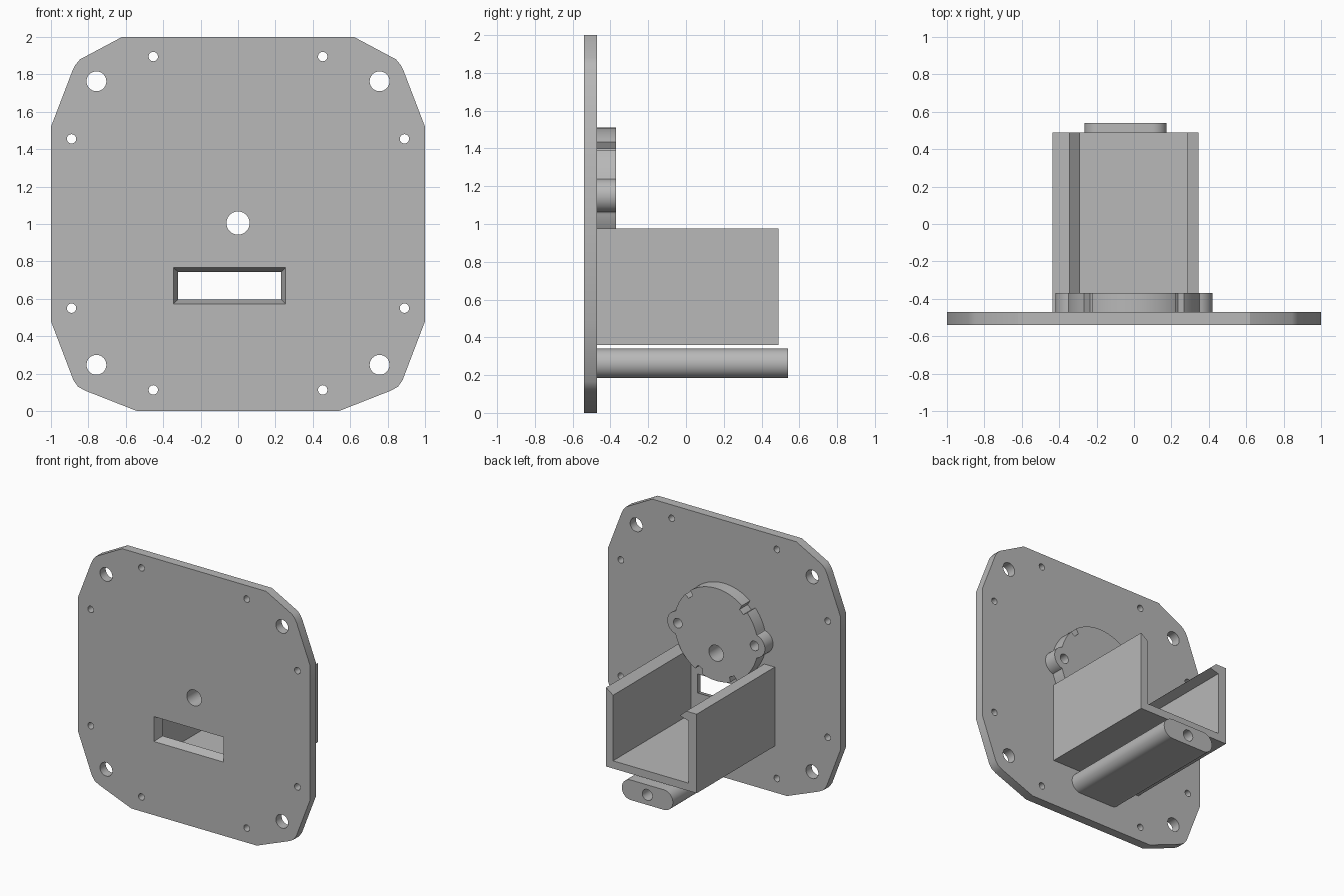
import bpy, bmesh, math

cube = bpy.data.objects.get("Cube")
if cube:
    bpy.data.objects.remove(cube, do_unlink=True)

grey = bpy.data.materials.new("plain_grey")
grey.use_nodes = True
grey.diffuse_color = (0.48, 0.48, 0.48, 1)
grey.node_tree.nodes["Principled BSDF"].inputs["Base Color"].default_value = grey.diffuse_color

FRONT, BACK = -0.54, -0.47      # plate faces along y


def add_prism(bm, front, y0, y1, back=None):
    """Loft an x-z outline from y0 to y1, optionally to a different back outline."""
    a = [bm.verts.new((x, y0, z)) for x, z in front]
    b = [bm.verts.new((x, y1, z)) for x, z in (back or front)]
    n = len(a)
    bm.faces.new(a)
    bm.faces.new(b[::-1])
    for i in range(n):
        j = (i + 1) % n
        bm.faces.new((a[j], a[i], b[i], b[j]))


def circle(x, z, r, n=40):
    return [(x + r * math.cos(math.tau * i / n), z + r * math.sin(math.tau * i / n))
            for i in range(n)]


def rect(x0, x1, z0, z1):
    return [(x0, z0), (x1, z0), (x1, z1), (x0, z1)]


def make(name, prisms):
    bm = bmesh.new()
    for p in prisms:
        add_prism(bm, *p)
    bmesh.ops.recalc_face_normals(bm, faces=bm.faces)
    me = bpy.data.meshes.new(name)
    bm.to_mesh(me)
    bm.free()
    me.materials.append(grey)
    ob = bpy.data.objects.new(name, me)
    bpy.context.collection.objects.link(ob)
    return ob


def part(name, outline, y0, y1, cuts=()):
    """Extruded part with optional holes cut through it."""
    ob = make(name, [(outline, y0, y1)])
    bpy.ops.object.select_all(action='DESELECT')
    bpy.context.view_layer.objects.active = ob
    ob.select_set(True)
    if cuts:
        cutter = make(name + "_cutter", cuts)
        cutter.hide_render = True
        mod = ob.modifiers.new("holes", 'BOOLEAN')
        mod.operation = 'DIFFERENCE'
        mod.solver = 'EXACT'
        mod.object = cutter
        bpy.ops.object.modifier_apply(modifier=mod.name)
        bpy.data.objects.remove(cutter, do_unlink=True)
    bpy.ops.object.shade_smooth_by_angle(angle=math.radians(25))
    return ob


# Mounting plate: eight-sided outline with softened corners
half = [(0.54, 0), (0.82, 0.11), (0.855, 0.13), (0.88, 0.165), (1, 0.48),
        (1, 1.52), (0.885, 1.82), (0.87, 1.85), (0.845, 1.88), (0.62, 2)]
outline = half + [(-x, z) for x, z in reversed(half)]
holes = [(0, 1.005, 0.062)]
for s in (-1, 1):
    holes += [(s * 0.757, z, 0.053) for z in (0.247, 1.763)]
    holes += [(s * 0.453, z, 0.025) for z in (0.113, 1.895)]
    holes += [(s * 0.89, z, 0.025) for z in (0.55, 1.455)]
cuts = [(circle(*h), FRONT - 0.1, BACK + 0.1) for h in holes]
# tapered window
cuts.append((rect(-0.345, 0.255, 0.573, 0.767), FRONT - 0.0005, BACK + 0.0005,
             rect(-0.32, 0.23, 0.597, 0.743)))
part("mounting_plate", outline, FRONT, BACK, cuts)

# Motor pad: disc with two screw ears and small rim notches
PAD_Z, PAD_R, EAR_D, EAR_R = 1.15, 0.36, 0.33, 0.09


def pad_radius(deg):
    a = math.radians(deg)
    r = PAD_R
    root = EAR_R ** 2 - (EAR_D * math.sin(a)) ** 2
    if root > 0:
        r = max(r, EAR_D * abs(math.cos(a)) + math.sqrt(root))
    if any(abs(deg - n) < 4.5 for n in (47, 133, 245, 295)):
        r = PAD_R - 0.04
    return r


pad = [(pad_radius(d) * math.cos(math.radians(d)),
        PAD_Z + pad_radius(d) * math.sin(math.radians(d))) for d in range(360)]
part("motor_pad", pad, BACK, -0.37,
     [(circle(x, z, r), BACK - 0.1, -0.3)
      for x, z, r in ((0, 1.005, 0.062), (EAR_D, PAD_Z, 0.037), (-EAR_D, PAD_Z, 0.037))])

# Open-topped channel with a snap lip on one wall and a sloped top on the other
channel = [(-0.435, 0.36), (0.345, 0.36), (0.345, 0.975), (0.285, 0.93),
           (0.285, 0.42), (-0.365, 0.42), (-0.365, 0.905), (-0.29, 0.925),
           (-0.345, 0.975), (-0.435, 0.975)]
part("channel", channel, BACK, 0.49)

# Rounded support bar with a screw hole
CX, CZ, R, REACH = -0.045, 0.262, 0.078, 0.142
bar = []
for side, start in ((1, -90), (-1, 90)):
    for i in range(25):
        a = math.radians(start + i * 7.5)
        bar.append((CX + side * REACH + R * math.cos(a), CZ + R * math.sin(a)))
part("support_bar", bar, BACK, 0.54, [(circle(CX, CZ, 0.043), BACK + 0.01, 0.6)])
